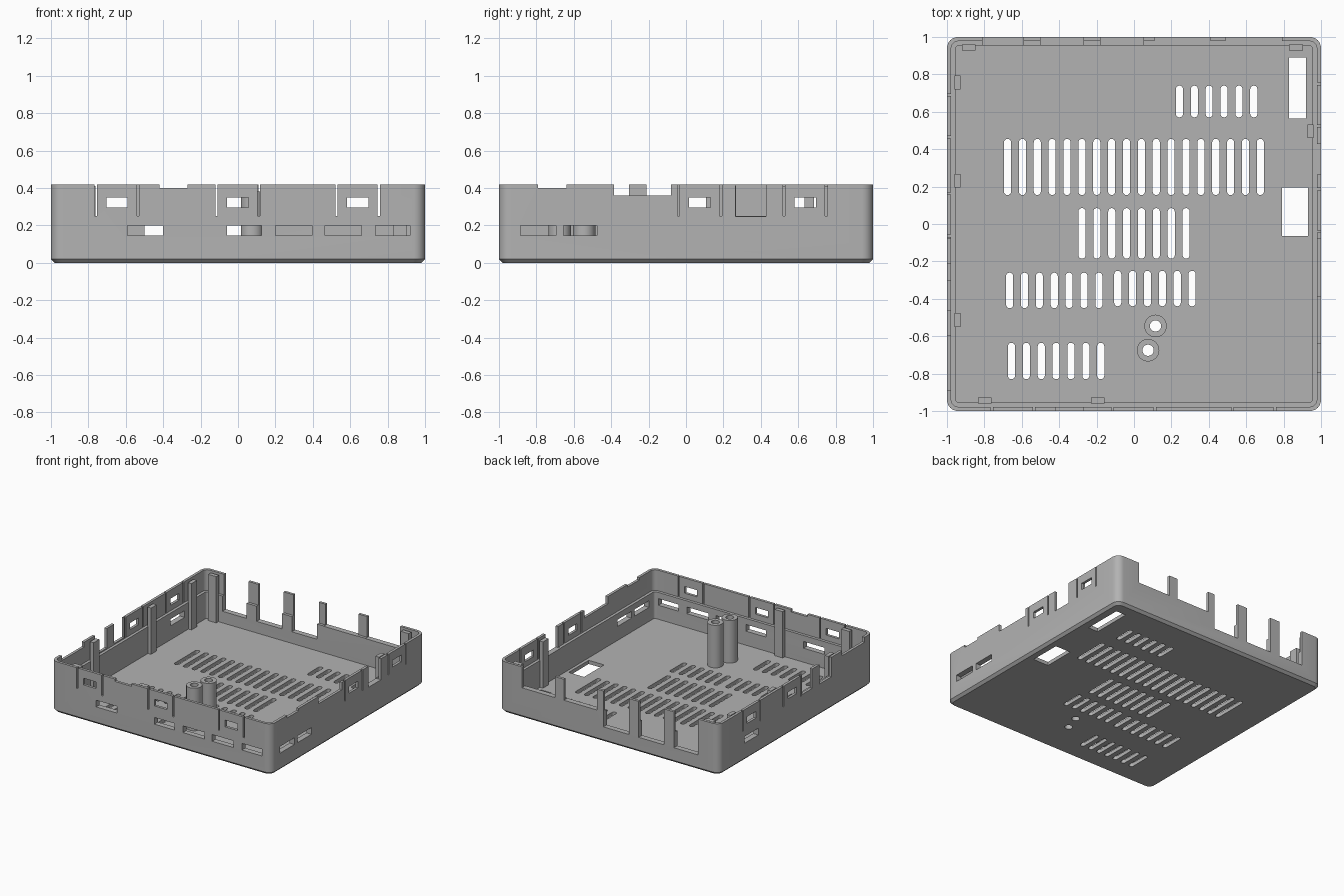
import bpy, bmesh, math

if "Cube" in bpy.data.objects:
    bpy.data.objects.remove(bpy.data.objects["Cube"])

HEIGHT, LEDGE, FLOOR = 0.42, 0.25, 0.03
THIN, THICK = 0.022, 0.045

grey = bpy.data.materials.new("plain grey")
grey.use_nodes = True
grey.diffuse_color = (0.45, 0.45, 0.45, 1)
grey.node_tree.nodes["Principled BSDF"].inputs["Base Color"].default_value = (0.45, 0.45, 0.45, 1)


def finish(name, bm):
    bmesh.ops.recalc_face_normals(bm, faces=bm.faces)
    mesh = bpy.data.meshes.new(name)
    bm.to_mesh(mesh)
    bm.free()
    mesh.materials.append(grey)
    obj = bpy.data.objects.new(name, mesh)
    bpy.context.collection.objects.link(obj)
    return obj


def smooth(obj):
    bpy.ops.object.select_all(action='DESELECT')
    obj.select_set(True)
    bpy.context.view_layer.objects.active = obj
    bpy.ops.object.shade_smooth_by_angle(angle=math.radians(25))


def rounded(cx, cy, hx, hy, r, steps):
    """Outline of a rounded rectangle."""
    pts = []
    for q, (sx, sy) in enumerate([(1, 1), (-1, 1), (-1, -1), (1, -1)]):
        for i in range(steps + 1):
            a = math.pi / 2 * (q + i / steps)
            pts.append((cx + sx * (hx - r) + r * math.cos(a),
                        cy + sy * (hy - r) + r * math.sin(a)))
    return pts


def loft(bm, rings, caps=True):
    """Skin a list of (outline, z) rings; without caps the last joins the first."""
    loops = [[bm.verts.new((x, y, z)) for x, y in pts] for pts, z in rings]
    pairs = list(zip(loops, loops[1:]))
    if not caps:
        pairs.append((loops[-1], loops[0]))
    for a, b in pairs:
        n = len(a)
        for i in range(n):
            j = (i + 1) % n
            bm.faces.new((a[i], a[j], b[j], b[i]))
    if caps:
        bm.faces.new(loops[0][::-1])
        bm.faces.new(loops[-1])


def box(bm, x0, x1, y0, y1, z0, z1):
    pts = [(x0, y0), (x1, y0), (x1, y1), (x0, y1)]
    loft(bm, [(pts, z0), (pts, z1)])


def circle(cx, cy, r, n=32):
    return [(cx + r * math.cos(2 * math.pi * i / n),
             cy + r * math.sin(2 * math.pi * i / n)) for i in range(n)]


def on_wall(bm, side, a, b, z0, z1, d0=-0.05, d1=0.09):
    """Box on a wall from a to b along it, d0 to d1 inward from the outside."""
    lo, hi = 1 - d1, 1 - d0
    if side == "front":
        box(bm, a, b, -hi, -lo, z0, z1)
    elif side == "back":
        box(bm, a, b, lo, hi, z0, z1)
    elif side == "left":
        box(bm, lo, hi, a, b, z0, z1)
    else:
        box(bm, -hi, -lo, a, b, z0, z1)


# tray shell with chamfered base and stepped wall
def ring(inset, r):
    return rounded(0, 0, 1 - inset, 1 - inset, r, 6)


bm = bmesh.new()
loft(bm, [(ring(0.02, 0.045), 0), (ring(0, 0.06), 0.02), (ring(0, 0.06), HEIGHT),
          (ring(THIN, 0.04), HEIGHT), (ring(THIN, 0.04), LEDGE),
          (ring(THICK, 0.02), LEDGE), (ring(THICK, 0.02), FLOOR)])
tray = finish("tray", bm)

cut = bmesh.new()

# floor vents: first x, count, y range
PITCH = 0.0795
for x0, count, y0, y1 in [(0.243, 6, 0.57, 0.74), (-0.676, 18, 0.155, 0.455),
                          (-0.278, 8, -0.185, 0.085), (-0.665, 7, -0.45, -0.26),
                          (-0.087, 6, -0.44, -0.25), (-0.655, 7, -0.83, -0.635)]:
    for i in range(count):
        slot = rounded(x0 + i * PITCH, (y0 + y1) / 2, 0.019, (y1 - y0) / 2, 0.0185, 4)
        loft(cut, [(slot, -0.05), (slot, 0.08)])

# rectangular floor openings
box(cut, 0.83, 0.92, 0.565, 0.89, -0.05, 0.08)
box(cut, 0.79, 0.93, -0.065, 0.195, -0.05, 0.08)

# screw holes
POSTS = [(0.115, -0.545), (0.075, -0.675)]
for x, y in POSTS:
    hole = circle(x, y, 0.03)
    loft(cut, [(hole, -0.05), (hole, 0.08)])

# flexible clips: two thin slits with a window between
for side, centre in [("front", -0.647), ("front", -0.002), ("front", 0.64),
                     ("left", 0.073), ("left", 0.637),
                     ("right", 0.05), ("right", 0.577)]:
    for s in (-1, 1):
        mid = centre + s * 0.113
        on_wall(cut, side, mid - 0.006, mid + 0.006, LEDGE + 0.001, 0.5)
    on_wall(cut, side, centre - 0.057, centre + 0.057, 0.295, 0.35)

# low ports
for side, a, b in [("front", -0.59, -0.4), ("front", -0.06, 0.125), ("front", 0.2, 0.395),
                   ("front", 0.465, 0.66), ("front", 0.735, 0.92),
                   ("left", -0.885, -0.695), ("left", -0.655, -0.475),
                   ("right", 0.49, 0.67)]:
    on_wall(cut, side, a, b, 0.145, 0.2)

# openings in the rim
for side, a, b, z in [("back", -0.81, -0.59, 0.125), ("back", -0.5, -0.27, 0.125),
                      ("back", -0.18, 0.05, 0.125), ("back", 0.11, 0.41, 0.248),
                      ("back", 0.49, 0.79, 0.248), ("front", -0.42, -0.27, 0.4),
                      ("left", -0.79, -0.64, 0.4), ("left", -0.385, -0.08, 0.36),
                      ("left", 0.265, 0.428, 0.248), ("right", -0.89, -0.6, 0.38),
                      ("right", -0.46, -0.305, 0.26), ("right", -0.21, -0.08, 0.26)]:
    on_wall(cut, side, a, b, z, 0.5)

cutter = finish("cutter", cut)
cutter.hide_render = True
mod = tray.modifiers.new("openings", 'BOOLEAN')
mod.operation, mod.solver, mod.object = 'DIFFERENCE', 'EXACT', cutter
bpy.context.view_layer.objects.active = tray
tray.select_set(True)
bpy.ops.object.modifier_apply(modifier=mod.name)
bpy.data.objects.remove(cutter)
smooth(tray)

# upright ribs inside the walls
bm = bmesh.new()
for side, a in [("back", -0.92), ("back", 0.83), ("front", -0.835), ("front", -0.23),
                ("right", 0.72), ("right", 0.195), ("right", -0.55), ("left", 0.46)]:
    on_wall(bm, side, a, a + 0.073, 0.02, 0.41, THICK - 0.005, 0.073)
finish("wall_ribs", bm)

# hollow screw posts
for i, (x, y) in enumerate(POSTS):
    bm = bmesh.new()
    outer, inner = circle(x, y, 0.06), circle(x, y, 0.03)
    loft(bm, [(outer, 0.02), (outer, 0.38), (inner, 0.38), (inner, 0.02)], caps=False)
    smooth(finish("screw_post_%d" % (i + 1), bm))
